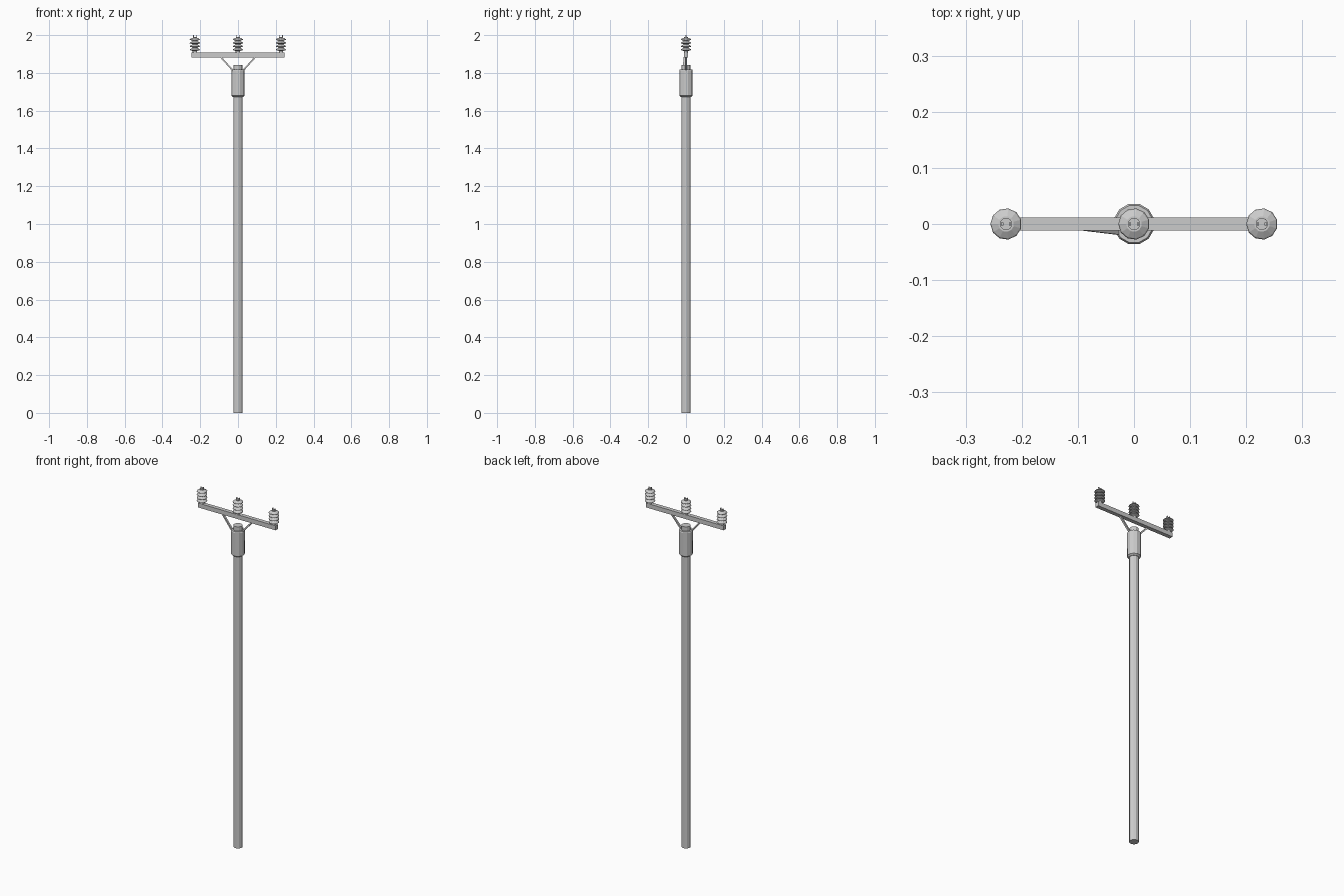
import bpy, bmesh, math
from mathutils import Vector

if "Cube" in bpy.data.objects:
    bpy.data.objects.remove(bpy.data.objects["Cube"])


def finish(name, bm):
    bmesh.ops.recalc_face_normals(bm, faces=bm.faces)
    me = bpy.data.meshes.new(name)
    bm.to_mesh(me)
    bm.free()
    ob = bpy.data.objects.new(name, me)
    bpy.context.collection.objects.link(ob)
    return ob


def lathe(name, profile, sides, loc=(0, 0, 0)):
    """Capped solid of revolution from (radius, z) pairs."""
    bm = bmesh.new()
    rings = [[bm.verts.new((r * math.cos(math.tau * (i + .5) / sides) + loc[0],
                            r * math.sin(math.tau * (i + .5) / sides) + loc[1], z + loc[2]))
              for i in range(sides)] for r, z in profile]
    for a, b in zip(rings, rings[1:]):
        for i in range(sides):
            j = (i + 1) % sides
            bm.faces.new((a[i], a[j], b[j], b[i]))
    bm.faces.new(rings[0])
    bm.faces.new(rings[-1])
    return finish(name, bm)


def box(name, size, loc):
    bm = bmesh.new()
    bmesh.ops.create_cube(bm, size=1)
    for v in bm.verts:
        v.co = Vector(v.co[k] * size[k] + loc[k] for k in range(3))
    return finish(name, bm)


def strut(name, a, b, width, depth):
    """Square bar running between two points."""
    a, b = Vector(a), Vector(b)
    ob = box(name, (width, depth, (b - a).length), (0, 0, 0))
    ob.rotation_mode = 'QUATERNION'
    d = (b - a).normalized()
    side = Vector((0, 1, 0)).cross(d).normalized()
    from mathutils import Matrix
    ob.rotation_quaternion = Matrix((side, d.cross(side), d)).transposed().to_quaternion()
    ob.location = (a + b) / 2
    return ob


# Pole, collar and the stub above it
lathe("pole", [(.025, 0), (.025, 1.68)], 12)
lathe("collar", [(.027, 1.672), (.036, 1.679), (.037, 1.813), (.034, 1.818)], 12)
lathe("pole_stub", [(.024, 1.81), (.024, 1.843)], 12)

# Crossarm with two diagonal braces
box("crossarm", (.494, .023, .025), (0, 0, 1.895))
for s, side in ((-1, "left"), (1, "right")):
    y = -.014 if s < 0 else 0
    strut("brace_" + side, (s * .025, y, 1.81), (s * .095, y * .4, 1.888), .008, .011)

# Ribbed insulators with a pair of wire prongs
profile = [(.012, 0), (.012, .008)]
for k in range(4):
    z = .010 + k * .018
    profile += [(.014, z), (.028, z + .004), (.026, z + .008), (.014, z + .015)]
profile += [(.011, .079), (.011, .084)]
for x, side in ((-.228, "left"), (0, "middle"), (.228, "right")):
    lathe("insulator_" + side, profile, 11, (x, 0, 1.907))
    for s in (-1, 1):
        box("wire_prong_" + side, (.004, .006, .012), (x + s * .007, 0, 1.994))
